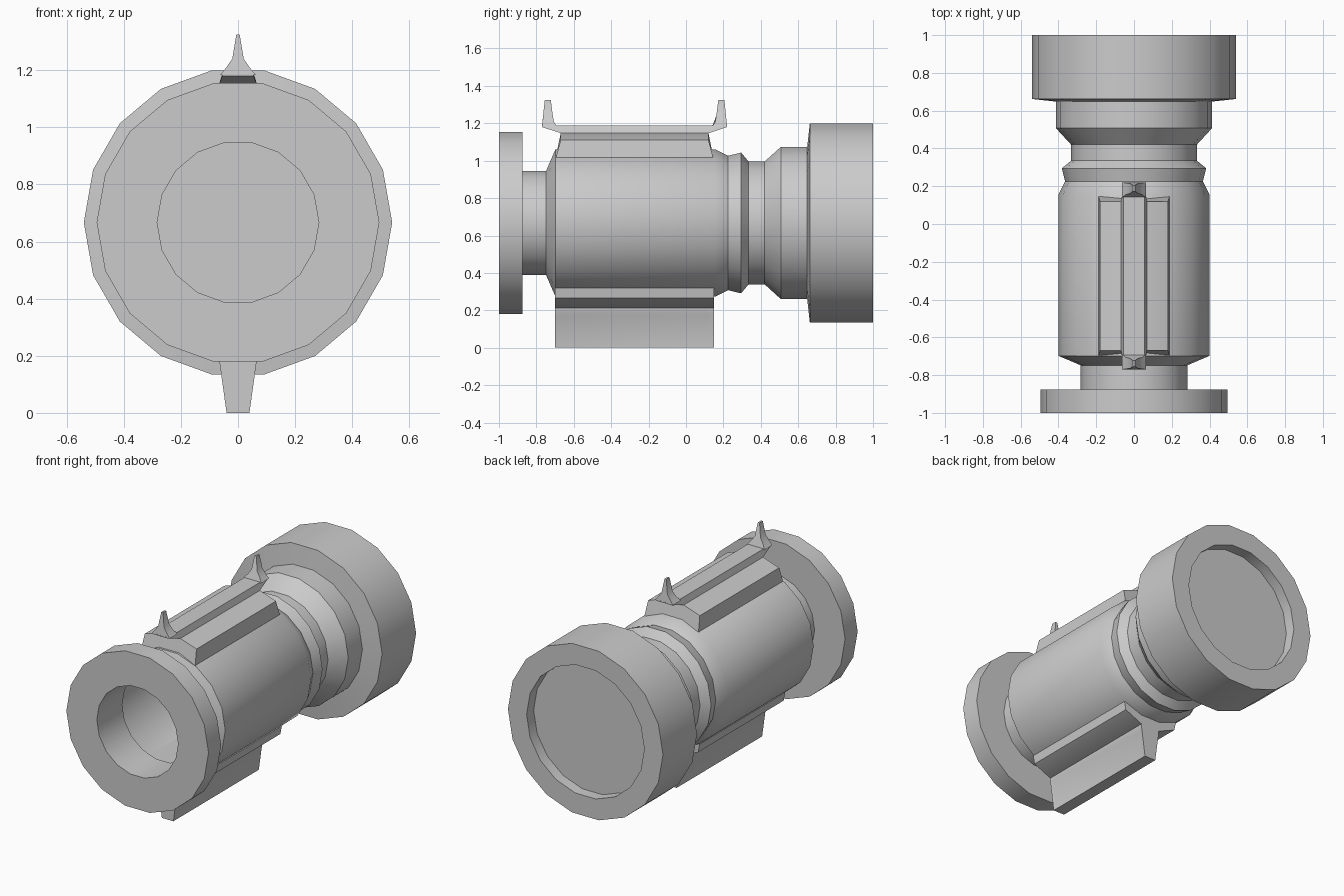
import bpy, bmesh, math

if "Cube" in bpy.data.objects:
    bpy.data.objects.remove(bpy.data.objects["Cube"])

AXIS_Z = 0.667
SIDES = 18


def finish(name, bm):
    bmesh.ops.remove_doubles(bm, verts=bm.verts, dist=1e-5)
    bmesh.ops.recalc_face_normals(bm, faces=bm.faces)
    me = bpy.data.meshes.new(name)
    bm.to_mesh(me)
    bm.free()
    ob = bpy.data.objects.new(name, me)
    bpy.context.collection.objects.link(ob)
    bpy.ops.object.select_all(action='DESELECT')
    ob.select_set(True)
    bpy.context.view_layer.objects.active = ob
    bpy.ops.object.shade_smooth_by_angle(angle=math.radians(30))
    return ob


def bridge(bm, a, b):
    n = len(a)
    for i in range(n):
        j = (i + 1) % n
        bm.faces.new((a[i], a[j], b[j], b[i]))


def revolve(name, profile, closed=False, cap_end=False):
    """Turn (radius, y) points around the tube axis."""
    bm = bmesh.new()
    rings = []
    for r, y in profile:
        rings.append([bm.verts.new((r * math.cos(2 * math.pi * k / SIDES), y,
                                    AXIS_Z + r * math.sin(2 * math.pi * k / SIDES)))
                      for k in range(SIDES)])
    for a, b in zip(rings, rings[1:]):
        bridge(bm, a, b)
    if closed:
        bridge(bm, rings[-1], rings[0])
    if cap_end:
        bm.faces.new(rings[-1])
    return finish(name, bm)


def loft(name, sections):
    """Each section is a list of (half_width, y, z), mirrored in x."""
    bm = bmesh.new()
    loops = []
    for sec in sections:
        pts = [(x, y, z) for x, y, z in sec] + [(-x, y, z) for x, y, z in reversed(sec)]
        loops.append([bm.verts.new(p) for p in pts])
    for a, b in zip(loops, loops[1:]):
        bridge(bm, a, b)
    bm.faces.new(loops[0])
    bm.faces.new(loops[-1])
    return finish(name, bm)


# Eyepiece flange: open ring
revolve("front_flange", [(0.283, -1), (0.495, -1), (0.495, -0.875), (0.283, -0.875)], closed=True)

# Main tube, waist, objective ring and recessed lens in one turned shell
revolve("tube_body", [
    (0.283, -0.875), (0.283, -0.748), (0.40, -0.698), (0.40, 0.155),
    (0.365, 0.225), (0.382, 0.295), (0.333, 0.335), (0.333, 0.42),
    (0.413, 0.507), (0.413, 0.648), (0.54, 0.662), (0.54, 1.0),
    (0.41, 1.0), (0.41, 0.93)], cap_end=True)

# Upper saddle with sloped ends
upper = [(0.19, 1.0, 0), (0.18, 1.11, 1), (0.068, 1.147, 1)]
loft("upper_saddle", [
    [(x, -0.70 + 0.03 * t, z) for x, z, t in upper],
    [(x, 0.15 - 0.03 * t, z) for x, z, t in upper]])

# Sight rail on the saddle, overhanging at both ends
loft("sight_rail", [
    [(0.055, -0.77, 1.18), (0.055, -0.77, 1.187)],
    [(0.068, -0.67, 1.147), (0.055, -0.67, 1.187)],
    [(0.068, 0.12, 1.147), (0.055, 0.12, 1.187)],
    [(0.055, 0.22, 1.18), (0.055, 0.22, 1.187)]])

# Two tapered sight posts, mirrored about the rail middle
for name, s in (("front_sight_post", 1), ("rear_sight_post", -1)):
    prof = [(0.063, -0.495, -0.415, 1.183), (0.043, -0.492, -0.431, 1.207),
            (0.02, -0.489, -0.437, 1.24), (0.006, -0.48, -0.448, 1.325)]
    loft(name, [[(w, -0.275 + s * a, z) for w, a, b, z in prof],
                [(w, -0.275 + s * b, z) for w, a, b, z in prof]])

# Lower saddle
lower = [(0.20, 0.318), (0.19, 0.265), (0.065, 0.21)]
loft("lower_saddle", [[(x, y, z) for x, z in lower] for y in (-0.70, 0.15)])

# Keel under the saddle with a shallow recess along each side
end = [(0.068, 0.215), (0.066, 0.187), (0.063, 0.165), (0.04, 0)]
mid = [(0.068, 0.215), (0.066, 0.187), (0.052, 0.165), (0.04, 0)]
loft("keel", [[(x, y, z) for x, z in sec] for y, sec in
              ((-0.70, end), (-0.67, mid), (0.12, mid), (0.15, end))])
